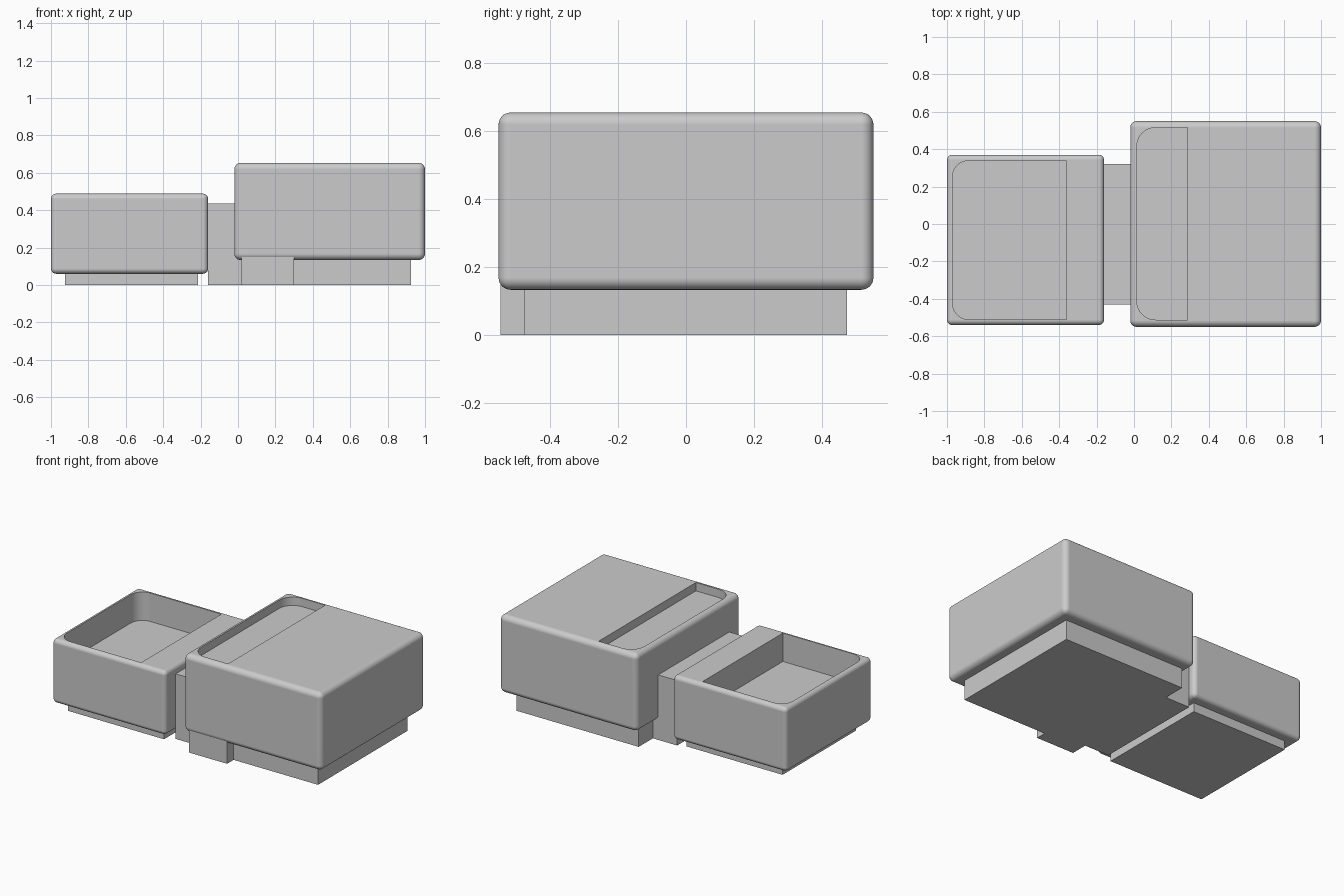
import bpy
import bmesh
from math import radians

default = bpy.data.objects.get("Cube")
if default:
    bpy.data.objects.remove(default, do_unlink=True)

# Single plain grey finish
grey = bpy.data.materials.new("plain_grey")
grey.use_nodes = True
colour = (0.6, 0.6, 0.6, 1.0)
grey.diffuse_color = colour
grey.node_tree.nodes["Principled BSDF"].inputs["Base Color"].default_value = colour


def box(name, x, y, z, radius=0.0, segments=8, pick=lambda edge: True):
    """Box from (min, max) ranges, with chosen edges rounded."""
    bm = bmesh.new()
    bmesh.ops.create_cube(bm, size=1)
    for v in bm.verts:
        v.co = [lo + (c + 0.5) * (hi - lo) for c, (lo, hi) in zip(v.co, (x, y, z))]
    if radius:
        bmesh.ops.bevel(bm, geom=[e for e in bm.edges if pick(e)], offset=radius,
                        segments=segments, profile=0.5, affect='EDGES')
    mesh = bpy.data.meshes.new(name)
    bm.to_mesh(mesh)
    bm.free()
    mesh.materials.append(grey)
    obj = bpy.data.objects.new(name, mesh)
    bpy.context.collection.objects.link(obj)
    return obj


def basin(name, x, y, z, radius, pocket_x, pocket_y, floor, pocket_radius):
    """Rounded block with a pocket whose two right-hand corners are rounded."""
    block = box(name, x, y, z, radius)
    cutter = box(name + "_cutter", pocket_x, pocket_y, (floor, z[1] + 0.1), pocket_radius, 10,
                 lambda e: all(abs(v.co.x - pocket_x[0]) < 1e-4 for v in e.verts)
                 and abs(e.verts[0].co.z - e.verts[1].co.z) > 0.01)
    cutter.hide_render = True
    bpy.ops.object.select_all(action='DESELECT')
    block.select_set(True)
    bpy.context.view_layer.objects.active = block
    cut = block.modifiers.new("pocket", 'BOOLEAN')
    cut.operation = 'DIFFERENCE'
    cut.solver = 'EXACT'
    cut.object = cutter
    bpy.ops.object.modifier_apply(modifier=cut.name)
    bpy.data.objects.remove(cutter, do_unlink=True)
    # Smooth the rounded edges while keeping the broad faces flat
    bpy.ops.object.shade_smooth_by_angle(angle=radians(30))
    weighted = block.modifiers.new("flat_faces", 'WEIGHTED_NORMAL')
    weighted.keep_sharp = True
    return block


# Upper blocks with their pockets
basin("large_block", (-0.02, 1.0), (-0.55, 0.55), (0.133, 0.653), 0.035,
      (0.015, 0.285), (-0.512, 0.515), 0.597, 0.1)
basin("small_block", (-1.0, -0.16), (-0.54, 0.37), (0.06, 0.488), 0.028,
      (-0.97, -0.36), (-0.51, 0.338), 0.298, 0.085)

# Recessed plinths, front foot and the bridge between the blocks
box("large_plinth", (0.02, 0.925), (-0.475, 0.472), (0, 0.2))
box("small_plinth", (-0.925, -0.215), (-0.475, 0.3), (0, 0.1))
box("front_foot", (0.02, 0.3), (-0.544, -0.44), (0, 0.2))
box("bridge", (-0.16, 0.03), (-0.43, 0.322), (0, 0.435))
